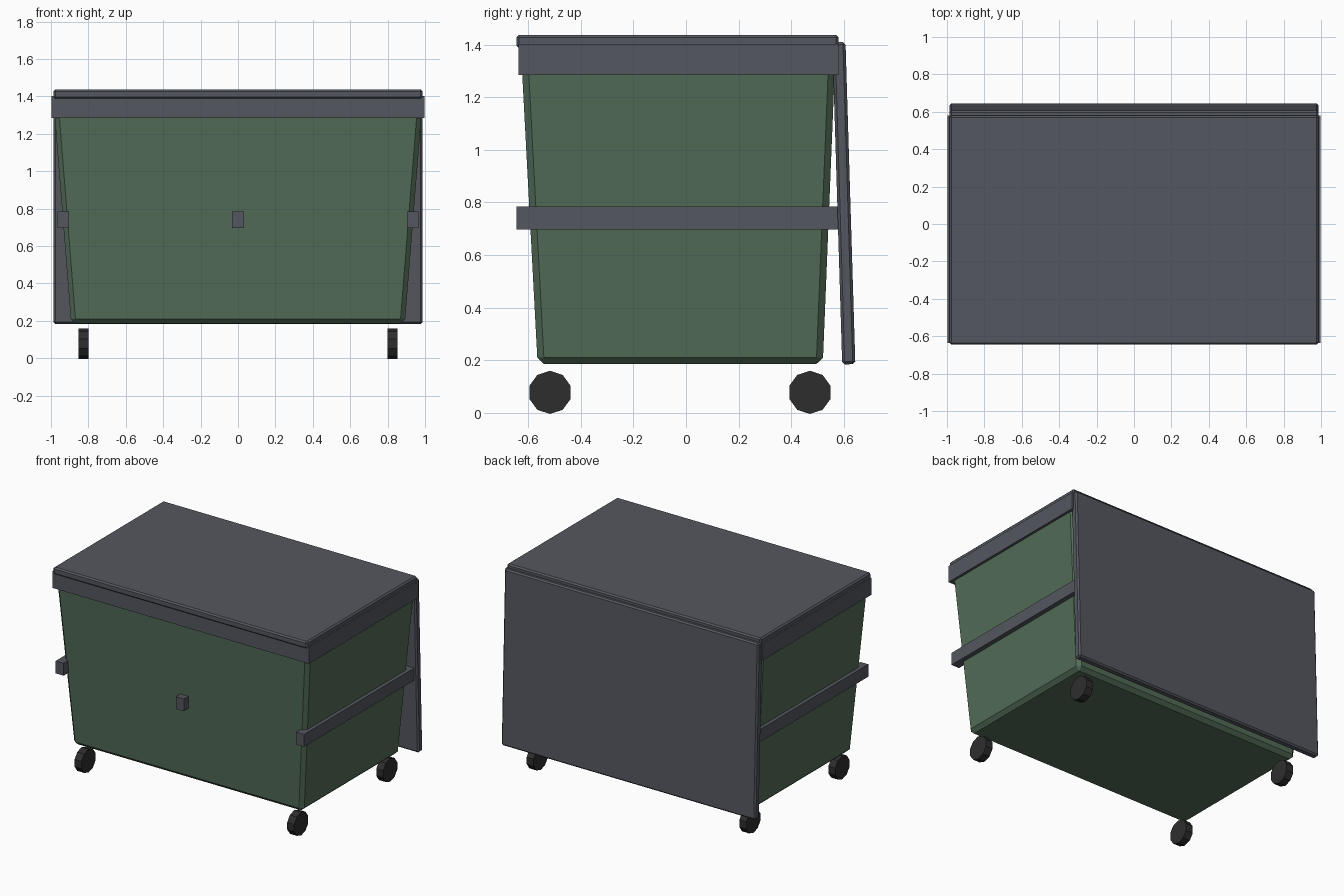
import bpy, bmesh, math
from mathutils import Matrix

if "Cube" in bpy.data.objects:
    bpy.data.objects.remove(bpy.data.objects["Cube"])


def material(name, color):
    m = bpy.data.materials.new(name)
    m.diffuse_color = (*color, 1)
    m.use_nodes = True
    m.node_tree.nodes["Principled BSDF"].inputs["Base Color"].default_value = m.diffuse_color
    return m


GREEN = material("green_paint", (0.085, 0.150, 0.095))
GREY = material("dark_grey", (0.090, 0.095, 0.115))
BLACK = material("rubber", (0.027, 0.027, 0.027))


def finish(name, bm, mat):
    bmesh.ops.recalc_face_normals(bm, faces=bm.faces)
    mesh = bpy.data.meshes.new(name)
    bm.to_mesh(mesh)
    bm.free()
    mesh.materials.append(mat)
    ob = bpy.data.objects.new(name, mesh)
    bpy.context.collection.objects.link(ob)
    return ob


def box(name, lo, hi, mat, bevel=0.0, top=None):
    """Box from corner to corner; top = (x, y_front, y_back) tapers it."""
    bm = bmesh.new()
    bmesh.ops.create_cube(bm, size=2)
    for v in bm.verts:
        up = v.co.z > 0
        s = [c > 0 for c in v.co]
        v.co = [hi[i] if s[i] else lo[i] for i in range(3)]
        if up and top:
            v.co.x = top[0] if s[0] else -top[0]
            v.co.y = top[2] if s[1] else top[1]
    if bevel:
        bmesh.ops.bevel(bm, geom=bm.edges[:], offset=bevel, segments=1,
                        affect='EDGES')
    return finish(name, bm, mat)


# tapered bin body
box("bin_body", (-0.892, -0.564, 0.185), (0.892, 0.520, 1.39), GREEN,
    bevel=0.025, top=(0.988, -0.628, 0.569))

# rim around the top
box("rim", (-0.997, -0.636, 1.285), (0.997, 0.580, 1.402), GREY)

# closed lid, and a matching lid hanging down behind
box("lid", (-0.987, -0.645, 1.387), (0.987, 0.580, 1.437), GREY, bevel=0.01)
back = box("hanging_lid", (-0.987, -0.025, -0.6125), (0.987, 0.025, 0.6125),
           GREY, bevel=0.01)
back.location = (0, 0.600, 0.797)
back.rotation_euler.x = math.radians(1.75)

# lifting bars
for label, x in (("left", -0.934), ("middle", 0), ("right", 0.934)):
    box(label + "_bar", (x - 0.031, -0.645, 0.697),
        (x + 0.031, 0.577, 0.784), GREY)

# ten-sided wheels
for side, x in (("left", -0.826), ("right", 0.826)):
    for end, y in (("front", -0.517), ("back", 0.471)):
        bm = bmesh.new()
        bmesh.ops.create_cone(bm, cap_ends=True, segments=10, radius1=0.082,
                              radius2=0.082, depth=0.054)
        bmesh.ops.rotate(bm, verts=bm.verts,
                         matrix=Matrix.Rotation(math.radians(90), 3, 'Z'))
        bmesh.ops.rotate(bm, verts=bm.verts,
                         matrix=Matrix.Rotation(math.radians(90), 3, 'Y'))
        bmesh.ops.translate(bm, verts=bm.verts, vec=(x, y, 0.078))
        finish(f"{end}_{side}_wheel", bm, BLACK)
